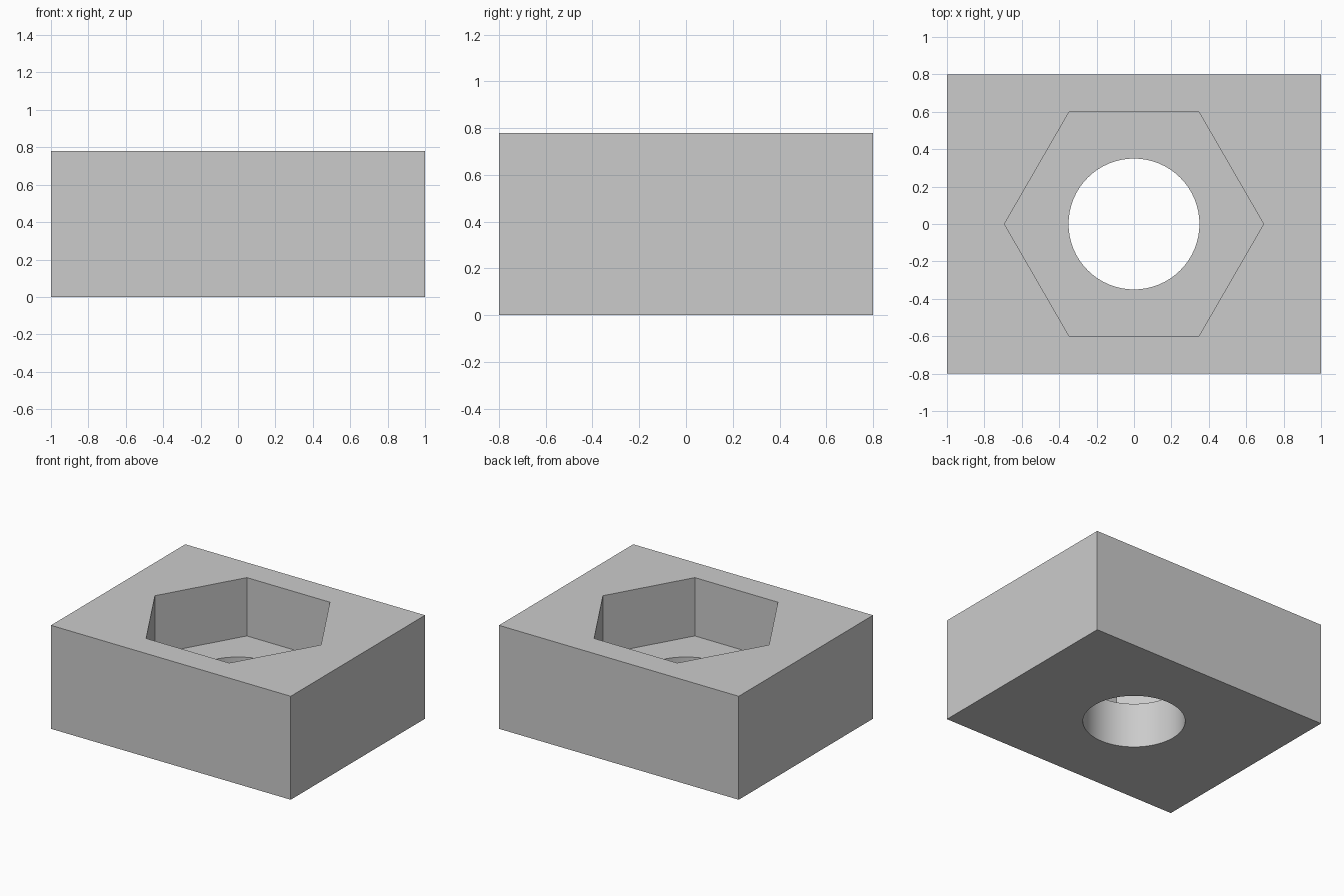
import bpy
import math

if "Cube" in bpy.data.objects:
    bpy.data.objects.remove(bpy.data.objects["Cube"])

HEIGHT, FLOOR = 0.78, 0.34

grey = bpy.data.materials.new("plain grey")
grey.diffuse_color = (0.6, 0.6, 0.6, 1)
grey.use_nodes = True
grey.node_tree.nodes["Principled BSDF"].inputs["Base Color"].default_value = grey.diffuse_color


def prism(name, sides, radius, z0, z1):
    """Upright prism with its first corner on the x axis."""
    bpy.ops.mesh.primitive_cylinder_add(
        vertices=sides, radius=radius, depth=z1 - z0,
        location=(0, 0, (z0 + z1) / 2), rotation=(0, 0, math.pi / 2))
    obj = bpy.context.object
    obj.name = name
    obj.data.materials.append(grey)
    return obj


# Rectangular block
bpy.ops.mesh.primitive_cube_add(size=1, location=(0, 0, HEIGHT / 2))
block = bpy.context.object
block.name = "block"
block.scale = (2, 1.6, HEIGHT)
bpy.ops.object.transform_apply(location=True, rotation=True, scale=True)
block.data.materials.append(grey)

# Hexagonal nut pocket from the top, round bolt hole right through
cutters = [
    prism("hex_pocket_cutter", 6, 0.6 / math.cos(math.pi / 6), FLOOR, HEIGHT + 0.2),
    prism("bolt_hole_cutter", 64, 0.35, -0.2, HEIGHT + 0.2),
]

bpy.ops.object.select_all(action='DESELECT')
block.select_set(True)
bpy.context.view_layer.objects.active = block
for cutter in cutters:
    mod = block.modifiers.new(cutter.name, 'BOOLEAN')
    mod.operation = 'DIFFERENCE'
    mod.solver = 'EXACT'
    mod.object = cutter
    bpy.ops.object.modifier_apply(modifier=mod.name)
    bpy.data.objects.remove(cutter)

# Smooth hole wall, crisp edges everywhere else
bpy.ops.object.shade_smooth_by_angle(angle=math.radians(30))
